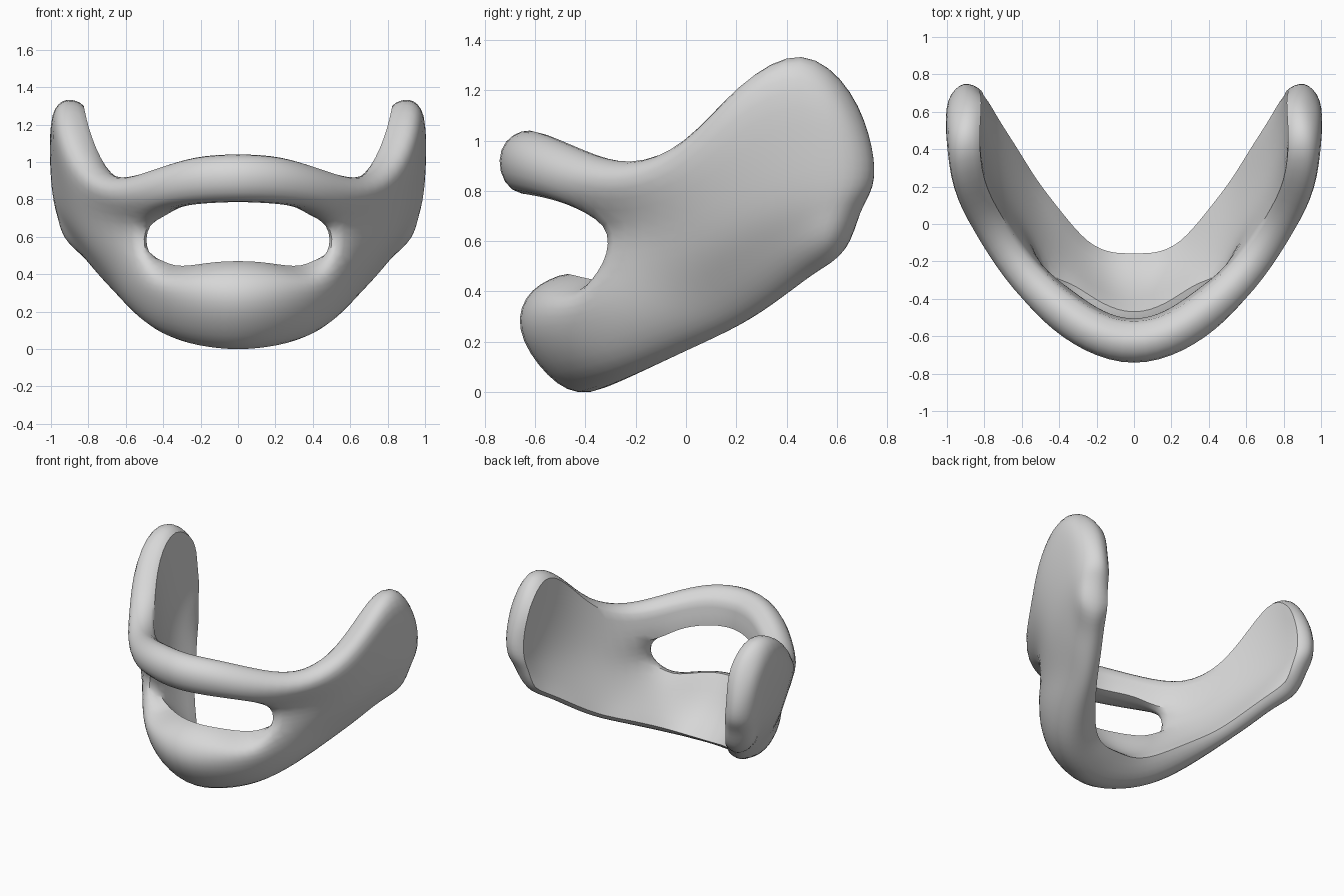
import bpy, bmesh
from mathutils import Vector

if "Cube" in bpy.data.objects:
    bpy.data.objects.remove(bpy.data.objects["Cube"])

# Guide rails through the middle of the shell, centre line to wing tip (right half)
RAILS = {
    "top":    [(0, -.63, .965), (.22, -.575, .95), (.43, -.43, .89), (.63, -.23, .84),
               (.78, 0, .93), (.88, .21, 1.14), (.91, .45, 1.26), (.9, .62, 1.12)],
    "high":   [(0, -.60, .80), (.2, -.55, .79), (.38, -.43, .755), (.515, -.28, .675),
               (.74, .02, .72), (.86, .25, .88), (.91, .48, 1.0), (.91, .655, .97)],
    "low":    [(0, -.54, .45), (.2, -.49, .44), (.38, -.38, .425), (.515, -.28, .51),
               (.69, .04, .55), (.82, .28, .68), (.89, .50, .79), (.9, .66, .82)],
    "belly":  [(0, -.49, .25), (.2, -.44, .26), (.38, -.30, .28), (.52, -.13, .34),
               (.63, .08, .41), (.75, .29, .53), (.84, .47, .65), (.885, .62, .72)],
    "bottom": [(0, -.355, .12), (.19, -.305, .13), (.35, -.19, .17), (.48, 0, .25),
               (.59, .19, .335), (.69, .35, .44), (.78, .49, .545), (.855, .59, .625)],
}
NAMES = list(RAILS)
HALF_START = {"top": .11, "high": .095, "low": .07, "belly": .175, "bottom": .20}
HALF_END = .085
LAST = 7          # last column of each side
HOLE = 3          # opening spans columns -3 to 3


def half_thickness(name, i):
    if i == HOLE and name in ("high", "low"):
        return .055
    t = min(1, i / 4)
    return HALF_START[name] * (1 - t) + HALF_END * t


def side_normal(pts, i):
    """Outward horizontal direction across a rail."""
    a = pts[i - 1] if i else (-pts[1][0], pts[1][1], 0)
    b = pts[min(i + 1, LAST)]
    d = Vector((b[0] - a[0], b[1] - a[1], 0)).normalized()
    n = Vector((d.y, -d.x, 0))
    return Vector((1, 0, 0)).lerp(n, .5).normalized() if i == LAST else n


def shifts(name, i):
    """Extra offsets: rounded outer border, inner face reaching close to the rim."""
    t = min(1, i / 4)
    out, inn = Vector(), Vector()
    if name == "bottom":
        out.z = -.05 * (1 - t) - .025 * t
        inn.z = -.03 * t
    elif name == "top":
        inn.z = .045 * t
    elif name == "low" and i < HOLE:
        out.z, inn.z = -.045, .02
    if i == LAST:
        inn.y = .03 if name in ("top", "bottom") else .05
    return out, inn


bm = bmesh.new()
V = {}


def add(key, col, p):
    V[key, col] = bm.verts.new((-p.x if col < 0 else p.x, p.y, p.z))


# Cross-section points of every column
for col in range(-LAST, LAST + 1):
    i = abs(col)
    for name in NAMES:
        p = Vector(RAILS[name][i])
        off = side_normal(RAILS[name], i) * half_thickness(name, i)
        out, inn = shifts(name, i)
        add("out_" + name, col, p + off + out)
        add("in_" + name, col, p - off + inn)
    t = min(1, i / 4)
    add("rim_top", col, Vector(RAILS["top"][i]) + Vector((0, .03 if i == LAST else .01, .077)))
    add("rim_bottom", col, Vector(RAILS["bottom"][i])
        + Vector((0, .03 if i == LAST else .02 * t - .03 * (1 - t),
                  -(.125 * (1 - t) + .07 * t))))
    if i == LAST:      # rounded tip of the wing
        for name, dy in (("high", .087), ("low", .083), ("belly", .07)):
            add("tip_" + name, col, Vector(RAILS[name][i]) + Vector((0, dy, 0)))

# Skin: closed ring of rows, leaving out the opening
ring = (["rim_top"] + ["out_" + n for n in NAMES] + ["rim_bottom"]
        + ["in_" + n for n in reversed(NAMES)])
for col in range(-LAST, LAST):
    in_hole = -HOLE <= col < HOLE
    for a, b in zip(ring, ring[1:] + ring[:1]):
        if in_hole and {a[-4:], b[-4:]} == {"high", "_low"}:
            continue
        bm.faces.new([V[a, col], V[b, col], V[b, col + 1], V[a, col + 1]])
    if in_hole:        # upper and lower walls of the opening
        for n in ("high", "low"):
            bm.faces.new([V["out_" + n, col], V["in_" + n, col],
                          V["in_" + n, col + 1], V["out_" + n, col + 1]])
for col in (-HOLE, HOLE):   # end walls of the opening
    bm.faces.new([V[k, col] for k in ("out_high", "out_low", "in_low", "in_high")])
tip = ["rim_top", "tip_high", "tip_low", "tip_belly", "rim_bottom"]
for col in (-LAST, LAST):   # wing tips
    for side in ("out_", "in_"):
        for j in range(4):
            bm.faces.new([V[side + NAMES[j], col], V[side + NAMES[j + 1], col],
                          V[tip[j + 1], col], V[tip[j], col]])
bmesh.ops.recalc_face_normals(bm, faces=bm.faces)

# Crisp border around the inner face and its opening
crease = bm.edges.layers.float.new("crease_edge")


def set_crease(a, b, w):
    e = bm.edges.get((a, b))
    if e:
        e[crease] = w


for col in range(-LAST, LAST):
    for n in ("in_top", "in_bottom"):
        set_crease(V[n, col], V[n, col + 1], .9)
    if -HOLE <= col < HOLE:
        for n in ("in_high", "in_low"):
            set_crease(V[n, col], V[n, col + 1], .6)
for col in (-LAST, LAST):
    for a, b in zip(NAMES, NAMES[1:]):
        set_crease(V["in_" + a, col], V["in_" + b, col], .9)

mesh = bpy.data.meshes.new("face_guard")
bm.to_mesh(mesh)
bm.free()
guard = bpy.data.objects.new("face_guard", mesh)
bpy.context.collection.objects.link(guard)
sub = guard.modifiers.new("smooth", "SUBSURF")
sub.levels = sub.render_levels = 2

# Push the cage outward so the smoothed skin passes close to the section points
target = [v.co.copy() for v in mesh.vertices]
for _ in range(3):
    dg = bpy.context.evaluated_depsgraph_get()
    done = [v.co.copy() for v in guard.evaluated_get(dg).data.vertices[:len(target)]]
    for v, want, got in zip(mesh.vertices, target, done):
        v.co += (want - got) * .7
    mesh.update()
    guard.update_tag()
    bpy.context.view_layer.update()

grey = bpy.data.materials.new("light_grey")
grey.diffuse_color = (.68, .68, .68, 1)
grey.use_nodes = True
grey.node_tree.nodes["Principled BSDF"].inputs["Base Color"].default_value = grey.diffuse_color
mesh.materials.append(grey)

bpy.context.view_layer.objects.active = guard
guard.select_set(True)
bpy.ops.object.modifier_apply(modifier="smooth")
bpy.ops.object.shade_smooth_by_angle(angle=.7)
